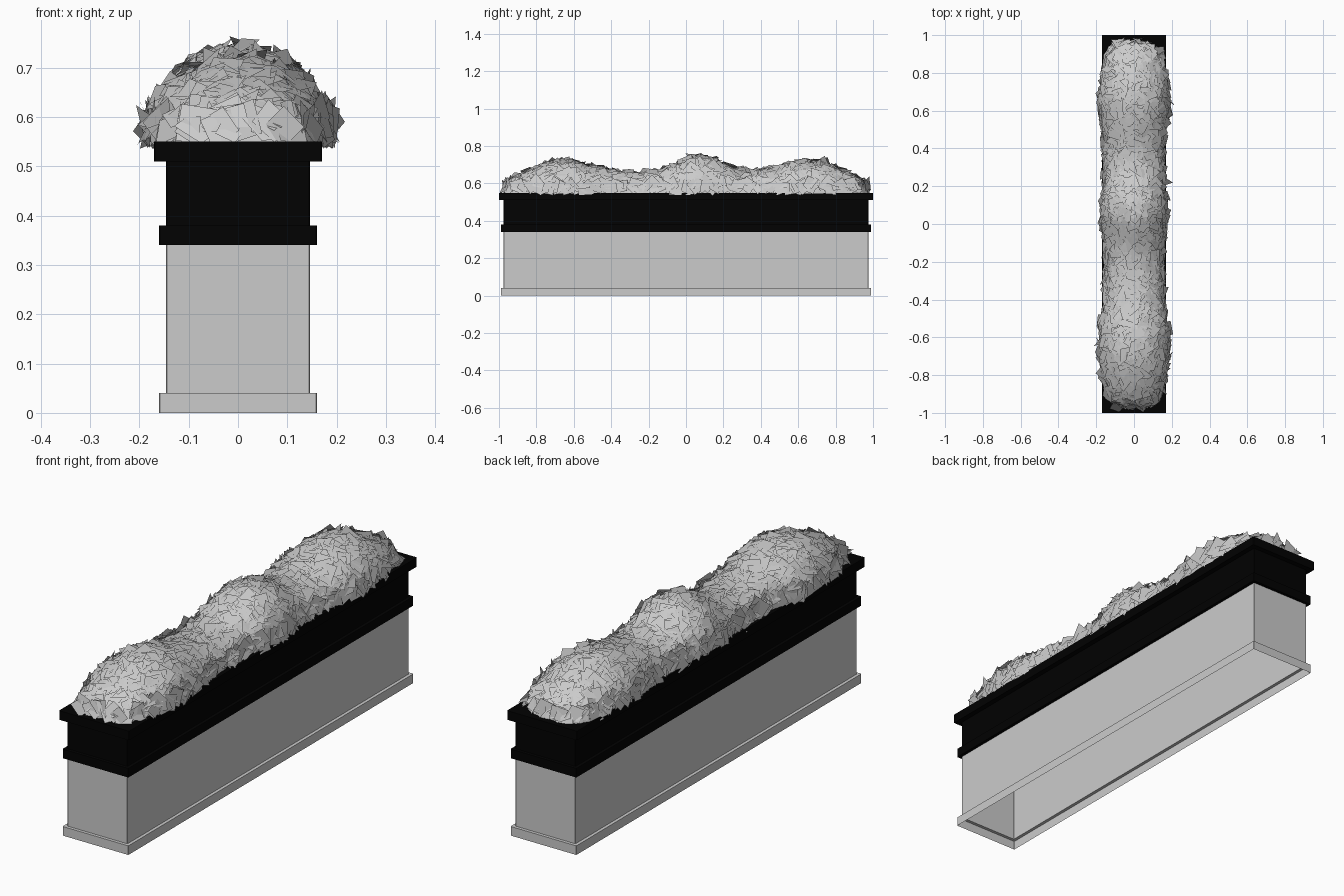
import bpy, bmesh, math, random
from mathutils import Vector

random.seed(4)
cube = bpy.data.objects.get("Cube")
if cube:
    bpy.data.objects.remove(cube, do_unlink=True)


def material(name, value):
    m = bpy.data.materials.new(name)
    m.use_nodes = True
    col = (value, value, value, 1)
    m.diffuse_color = col
    m.node_tree.nodes["Principled BSDF"].inputs["Base Color"].default_value = col
    return m


STONE = material("pale stone", 0.6)
BLACK = material("black trim", 0.0005)
LEAF = material("grey foliage", 0.6)


def finish(bm, name, mat):
    me = bpy.data.meshes.new(name)
    bm.to_mesh(me)
    bm.free()
    me.materials.append(mat)
    ob = bpy.data.objects.new(name, me)
    bpy.context.collection.objects.link(ob)
    return ob


def loft(bm, rings, closed=True):
    """Bridge successive vertex rings with quads."""
    for a, b in zip(rings, rings[1:]):
        n = len(a)
        for i in range(n if closed else n - 1):
            j = (i + 1) % n
            bm.faces.new((a[i], a[j], b[j], b[i]))


def trough_part(name, profile, mat, cap=False):
    """Sweep a (half width, height) profile round a long chamfered rectangle."""
    bm = bmesh.new()
    rings = []
    for w, z in profile:
        l, c = w + 0.83, 0.002
        pts = [(w - c, -l), (w, c - l), (w, l - c), (w - c, l),
               (c - w, l), (-w, l - c), (-w, c - l), (c - w, -l)]
        rings.append([bm.verts.new((x, y, z)) for x, y in pts])
    loft(bm, rings)
    if cap:
        bm.faces.new(rings[-1])
    finish(bm, name, mat)


# Hollow trough, open underneath
WALL, BAND, LIP = 0.146, 0.16, 0.17
trough_part("plinth", [(BAND, 0), (BAND, 0.04), (WALL, 0.04)], STONE)
trough_part("trough_wall", [(WALL, 0.04), (WALL, 0.34)], STONE)
trough_part("lower_band", [(WALL, 0.34), (BAND, 0.34), (BAND, 0.38), (WALL, 0.38)], BLACK)
trough_part("upper_panel", [(WALL, 0.38), (WALL, 0.51)], BLACK)
trough_part("top_lip", [(WALL, 0.51), (LIP, 0.51), (LIP, 0.55)], BLACK, cap=True)


# Hedge mound with three swells along its length, widest near the ends
def swell(y, middle):
    return sum(a * math.exp(-((y - c) / s) ** 2)
               for c, a, s in ((-0.66, 1, 0.22), (0.07, middle, 0.16), (0.66, 1, 0.22)))


core = bmesh.new()
rings = []
ROWS, COLS, HALF, BASE = 72, 20, 0.96, 0.545
for r in range(ROWS + 1):
    t = math.sin((r / ROWS - 0.5) * math.pi * 0.998)
    end = math.sqrt(1 - abs(t) ** 10)
    y = t * HALF
    w = (0.142 + 0.034 * swell(y, 0.7)) * end ** 0.35
    h = (0.098 + 0.065 * swell(y, 1.4)) * end
    rings.append([core.verts.new((w * math.cos(math.pi * k / COLS), y,
                                  BASE + h * math.sin(math.pi * k / COLS)))
                  for k in range(COLS + 1)])
loft(core, rings, closed=False)
for ends in (rings[0], rings[-1]):
    core.faces.new(ends)
bmesh.ops.recalc_face_normals(core, faces=core.faces)
if sum(f.normal.z for f in core.faces) < 0:
    bmesh.ops.reverse_faces(core, faces=core.faces)
core.normal_update()

# Leaf cards scattered evenly over the mound, tilted a little off its surface
quads = [f for f in core.faces if len(f.verts) == 4]
cards, normals = bmesh.new(), []
for f in random.choices(quads, [f.calc_area() for f in quads], k=1700):
    u, v = random.random(), random.random()
    a, b, c, d = f.verts
    n = a.normal.lerp(b.normal, u).lerp(d.normal.lerp(c.normal, u), v).normalized()
    p = a.co.lerp(b.co, u).lerp(d.co.lerp(c.co, u), v) + n * random.uniform(0, 0.012)
    tilt = (n + Vector([random.gauss(0, 0.26) for _ in range(3)])).normalized()
    side = tilt.cross(Vector([random.gauss(0, 1) for _ in range(3)])).normalized()
    up = tilt.cross(side)
    size = random.uniform(0.026, 0.038)
    corners = [p + (side * i + up * j) * size
               for i, j in ((-1, -1), (1, -1), (1, 1), (-1, 1))]
    # Lift low cards so that they rest on the lip
    lift = max(0, random.uniform(0.535, 0.55) - min(q.z for q in corners))
    cards.faces.new([cards.verts.new(q + Vector((0, 0, lift))) for q in corners])
    normals += [n] * 4

foliage = finish(cards, "hedge_leaves", LEAF)
mound = finish(core, "hedge_mound", LEAF)
for ob in (foliage, mound):
    for poly in ob.data.polygons:
        poly.use_smooth = True
# Leaves take the soft shading of the mound
foliage.data.normals_split_custom_set_from_vertices(normals)
